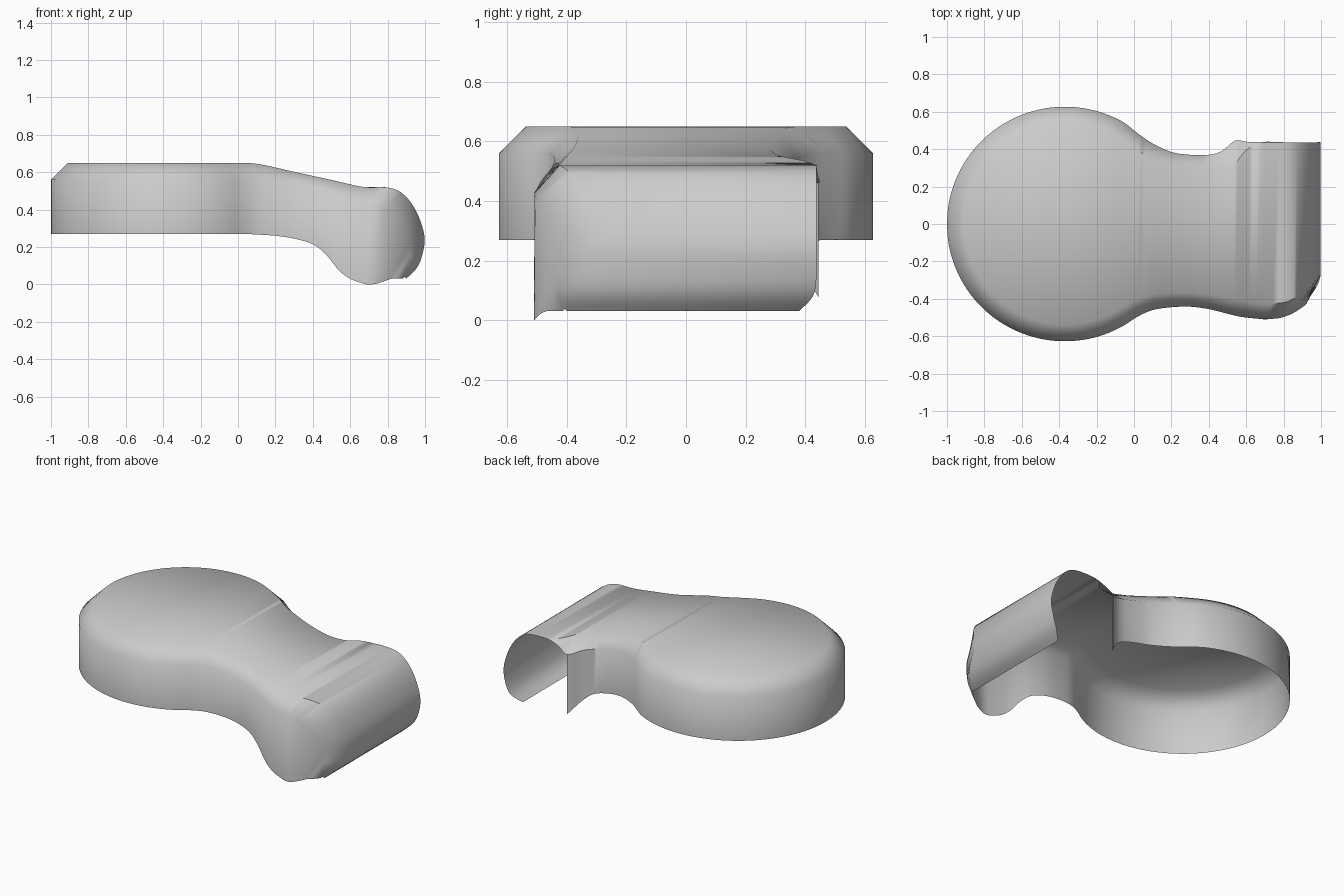
import bpy, bmesh, math
from mathutils import Vector

Z_TOP, Z_CHAMFER, Z_RIM = 0.65, 0.56, 0.27
WALL_END = 0.545   # the rear wall stops here, leaving the roll open at the back

# Each section is six points: front rim, front shoulder, front crown,
# back crown, back shoulder, back rim.
sections = []

# Round pad: radial sections swept from the left tip towards the neck
for i in range(17):
    a = math.radians(7.5 * i)
    def ring(r, z, side):
        return (-0.37 - r * math.cos(a), side * r * math.sin(a) * 0.995, z)
    sections.append([ring(0.63, Z_RIM, -1), ring(0.63, Z_CHAMFER, -1), ring(0.54, Z_TOP, -1),
                     ring(0.54, Z_TOP, 1), ring(0.63, Z_CHAMFER, 1), ring(0.63, Z_RIM, 1)])

# Neck: x, front y, front crown y, top z, front shoulder z, rim z, back crown y, back y, back shoulder z
neck = [
    (0.02, -0.495, -0.400, 0.650, 0.56, 0.270, 0.395, 0.485, 0.56),
    (0.10, -0.460, -0.378, 0.645, 0.56, 0.267, 0.340, 0.430, 0.56),
    (0.20, -0.445, -0.367, 0.625, 0.55, 0.260, 0.310, 0.385, 0.55),
    (0.30, -0.442, -0.365, 0.602, 0.53, 0.245, 0.290, 0.370, 0.53),
    (0.40, -0.455, -0.375, 0.580, 0.505, 0.215, 0.283, 0.370, 0.505),
    (0.47, -0.472, -0.387, 0.565, 0.485, 0.160, 0.290, 0.390, 0.485),
    (0.54, -0.490, -0.400, 0.549, 0.46, 0.075, 0.325, 0.445, 0.46),
    (0.60, -0.500, -0.412, 0.535, 0.44, 0.030, 0.395, 0.440, 0.495),
]
for x, yf, yfi, zt, zc, zb, ybi, yb, zcb in neck:
    sections.append([(x, yf, zb), (x, yf, zc), (x, yfi, zt),
                     (x, ybi, zt), (x, yb, zcb), (x, yb, zb)])

# Rolled end: crown (x, y, z), shoulder (x, y, z), rim (x, y, z), back edge y
roll = [
    (0.68, -0.425, 0.520, 0.68, -0.507, 0.43, 0.67, -0.507, 0.005, 0.437),
    (0.80, -0.420, 0.518, 0.74, -0.507, 0.42, 0.70, -0.510, 0.000, 0.437),
    (0.87, -0.390, 0.493, 0.79, -0.500, 0.40, 0.73, -0.507, 0.002, 0.437),
    (0.93, -0.350, 0.430, 0.85, -0.477, 0.34, 0.76, -0.500, 0.010, 0.437),
    (0.975, -0.30, 0.340, 0.90, -0.445, 0.27, 0.79, -0.490, 0.020, 0.437),
    (0.998, -0.27, 0.240, 0.92, -0.430, 0.20, 0.82, -0.470, 0.030, 0.437),
    (0.98, -0.330, 0.140, 0.91, -0.435, 0.13, 0.85, -0.450, 0.032, 0.437),
    (0.95, -0.370, 0.080, 0.90, -0.430, 0.08, 0.87, -0.430, 0.032, 0.425),
    (0.90, -0.400, 0.032, 0.89, -0.410, 0.04, 0.88, -0.410, 0.032, 0.380),
]
for r in roll:
    back = (r[0], r[9], r[2])
    sections.append([r[6:9], r[3:6], r[0:3], back, back, back])


def spline(p0, p1, p2, p3, t):
    """Smooth curve through p1 and p2."""
    return 0.5 * (2 * p1 + (p2 - p0) * t + (2 * p0 - 5 * p1 + 4 * p2 - p3) * t * t
                  + (3 * p1 - p0 - 3 * p2 + p3) * t ** 3)


# Refine the sections lengthwise
rows = [[Vector(p) for p in s] for s in sections]
fine, STEPS = [], 4
for i in range(len(rows) - 1):
    quad = [rows[min(max(i + k, 0), len(rows) - 1)] for k in (-1, 0, 1, 2)]
    for s in range(STEPS):
        fine.append([spline(*(q[j] for q in quad), s / STEPS) for j in range(6)])
fine.append(rows[-1])

# Skin the sections into one open shell
bm = bmesh.new()
verts = [[bm.verts.new(p) for p in row] for row in fine]
for a, b in zip(verts, verts[1:]):
    for j in range(5):
        if j == 4 and b[5].co.x > WALL_END:
            continue
        bm.faces.new((a[j], b[j], b[j + 1], a[j + 1]))
bmesh.ops.remove_doubles(bm, verts=bm.verts, dist=0.0005)
bmesh.ops.delete(bm, geom=[v for v in bm.verts if not v.link_faces], context='VERTS')
bmesh.ops.recalc_face_normals(bm, faces=bm.faces)
top = max(bm.faces, key=lambda f: f.calc_center_median().z)
if top.normal.z < 0:
    bmesh.ops.reverse_faces(bm, faces=bm.faces)

mesh = bpy.data.meshes.new("shell_cover")
bm.to_mesh(mesh)
bm.free()
shell = bpy.data.objects.new("shell_cover", mesh)
bpy.context.collection.objects.link(shell)
bpy.context.view_layer.objects.active = shell
shell.select_set(True)
bpy.ops.object.shade_smooth_by_angle(angle=math.radians(50))
